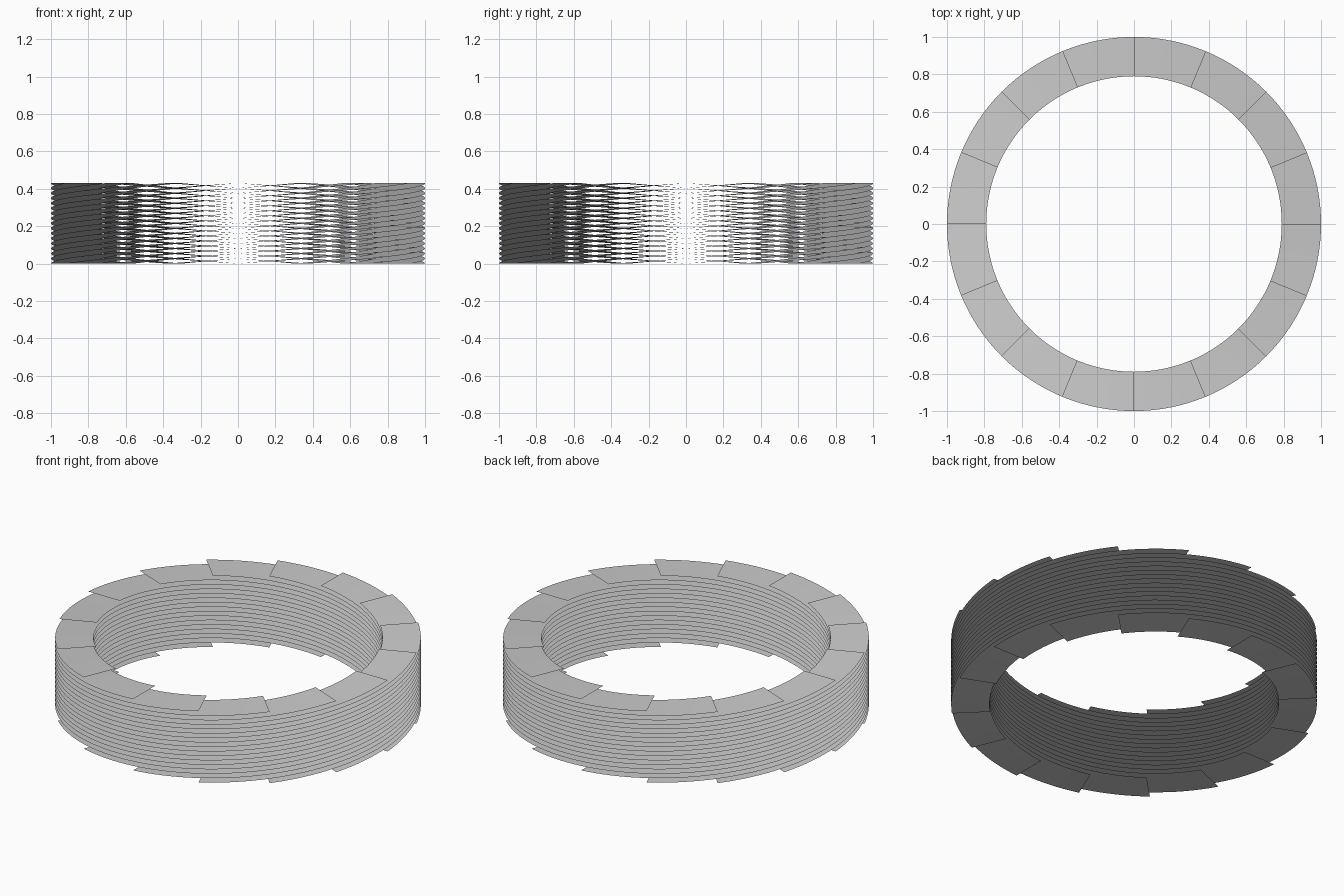
import bpy, bmesh, math

cube = bpy.data.objects.get("Cube")
if cube:
    bpy.data.objects.remove(cube, do_unlink=True)

OUTER, INNER, HEIGHT = 1.0, 0.79, 0.43
RIBBONS = 16      # interleaved ribbons, evenly spaced round the ring
STEPS = 128       # segments in one full turn

grey = bpy.data.materials.new("light_grey")
grey.use_nodes = True
colour = (0.6, 0.6, 0.6, 1)
grey.diffuse_color = colour
grey.node_tree.nodes["Principled BSDF"].inputs["Base Color"].default_value = colour

# One flat ribbon climbing counterclockwise through a full turn
bm = bmesh.new()
previous = None
for i in range(STEPS + 1):
    t = i / STEPS
    a = t * math.tau
    pair = [bm.verts.new((r * math.cos(a), r * math.sin(a), t * HEIGHT))
            for r in (INNER, OUTER)]
    if previous:
        bm.faces.new((previous[0], previous[1], pair[1], pair[0]))
    previous = pair
for face in bm.faces:
    face.smooth = True
mesh = bpy.data.meshes.new("spiral_ribbon")
bm.to_mesh(mesh)
bm.free()
mesh.materials.append(grey)

# Repeat the ribbon round the axis
for k in range(RIBBONS):
    ribbon = bpy.data.objects.new(f"spiral_ribbon_{k + 1}", mesh)
    ribbon.rotation_euler.z = math.tau * k / RIBBONS
    bpy.context.collection.objects.link(ribbon)
